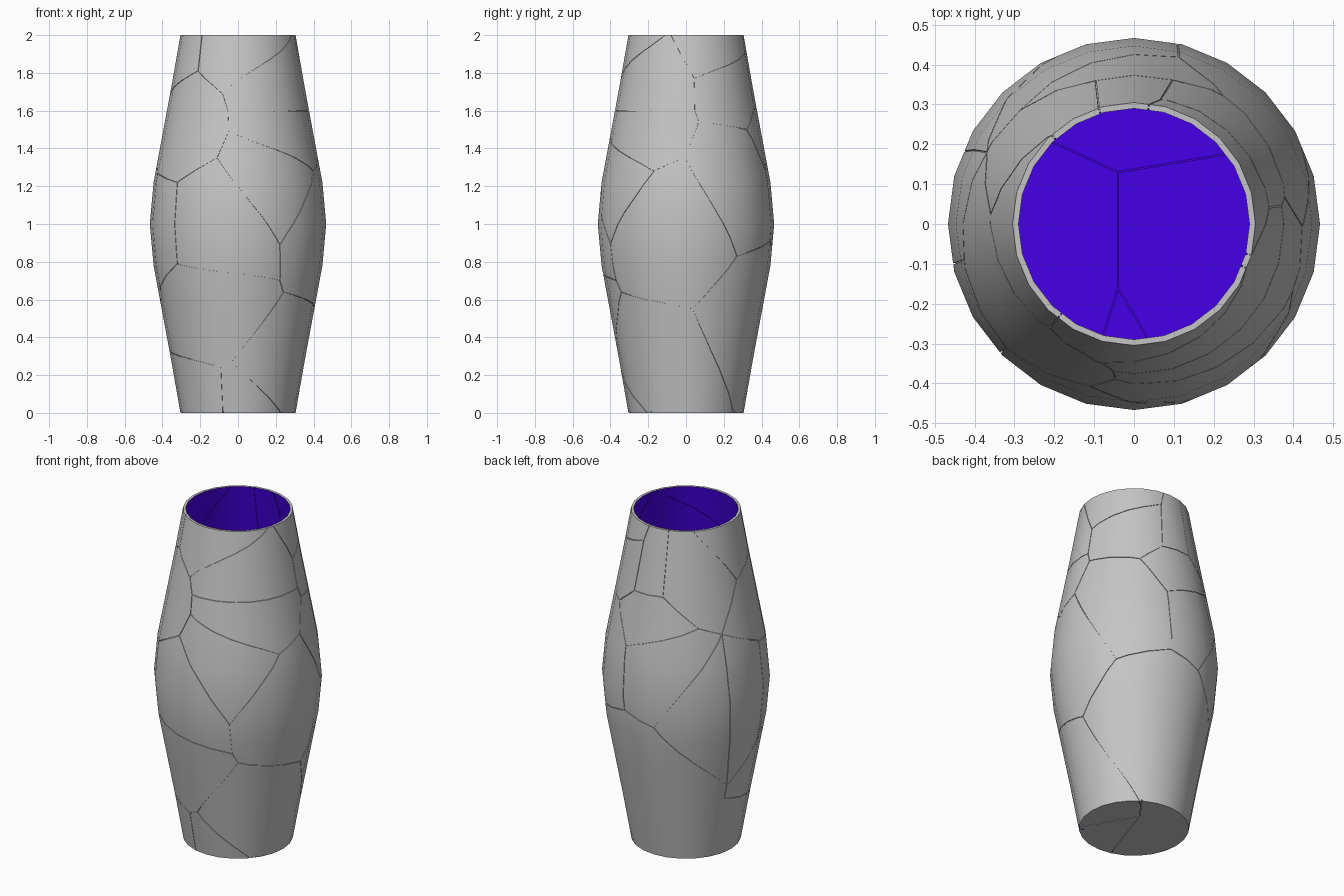
import bpy, bmesh
from math import sin, cos, pi, radians, degrees, atan2
from mathutils import Vector

cube = bpy.data.objects.get("Cube")
if cube:
    bpy.data.objects.remove(cube, do_unlink=True)

SIDES, WALL, FLOOR = 24, 0.015, 0.17
HALF = [(0, .305), (.27, .352), (.55, .404), (.78, .447), (1, .467)]
PROFILE = HALF + [(2 - z, r) for z, r in HALF[-2::-1]]


def material(name, rgb):
    m = bpy.data.materials.new(name)
    m.use_nodes = True
    m.diffuse_color = (*rgb, 1)
    bsdf = m.node_tree.nodes["Principled BSDF"]
    bsdf.inputs["Base Color"].default_value = (*rgb, 1)
    return m


grey = material("stone grey", (.56, .56, .56))
purple = material("violet lining", (.06, 0, .8))


def radius(z):
    for (z0, r0), (z1, r1) in zip(PROFILE, PROFILE[1:]):
        if z <= z1:
            return r0 + (r1 - r0) * (z - z0) / (z1 - z0)
    return PROFILE[-1][1]


def on_wall(deg, z):
    """Point on the faceted wall; 0 degrees is the front, 90 is +x."""
    step = 360 / SIDES
    r = radius(z) * cos(pi / SIDES) / cos(radians(deg % step - step / 2))
    a = radians(deg)
    return Vector((r * sin(a), -r * cos(a), z))


def finish(bm, name):
    bmesh.ops.recalc_face_normals(bm, faces=bm.faces)
    mesh = bpy.data.meshes.new(name)
    bm.to_mesh(mesh)
    bm.free()
    for m in (grey, purple):
        mesh.materials.append(m)
    ob = bpy.data.objects.new(name, mesh)
    bpy.context.collection.objects.link(ob)
    return ob


# Vase body: outer wall up, over the rim, inner wall down to the floor
inner = [(z, r - WALL) for z, r in PROFILE[::-1] if z > FLOOR]
inner.append((FLOOR, radius(FLOOR) - WALL))
bm = bmesh.new()
rings = []
for z, r in PROFILE + inner:
    rings.append([bm.verts.new((r * sin(2 * pi * i / SIDES), -r * cos(2 * pi * i / SIDES), z))
                  for i in range(SIDES)])
for k, (a, b) in enumerate(zip(rings, rings[1:])):
    for i in range(SIDES):
        j = (i + 1) % SIDES
        f = bm.faces.new((a[i], a[j], b[j], b[i]))
        f.material_index = int(k >= len(PROFILE))
bm.faces.new(rings[0])
bm.faces.new(rings[-1]).material_index = 1
body = finish(bm, "vase_body")

# Crack junctions on the wall: angle in degrees, height
TOP, LOW = 2.02, -.02
P = dict(
    a=(-39, TOP), b=(-39, 1.81), c=(-13, 1.69), d=(-8, 1.6), e=(-7, 1.49), f=(-15, 1.35),
    g=(-46, 1.22), h=(-78, 1.27), i=(73, TOP), j=(97, 1.77), k=(97, 1.6), l=(100, 1.54),
    m=(145, 1.5), n=(89, 1.35), o=(67, 1.28), p=(29, .89), q=(31, .7), r=(-46, .79),
    s=(35, .64), t=(95, .55), u=(127, .83), v=(148, LOW), w=(-5, .27), x=(52, LOW),
    y=(-15, .24), z=(-15, LOW), A=(-77, .66), B=(197, TOP), C=(195, 1.62), D=(165, 1.61),
    E=(168, 1.91), F=(174, TOP), I=(225, 1.45), J=(244, 1.4), K=(165, 1.29),
    L=(167, .91), M=(192, .85), N=(251, .45), O=(250, .37), Q=(266, 1.67), R=(220, TOP))
# Each chain is a run of joined junctions
CHAINS = ("abcdefgh ci ijklno dk ef eo op fp pqs qr gr rA hA stu un tv sw wx wyz lm "
          "mD mK BCDEF Ej CI IJQR IK KLu LM MJ MN JN NA NO Oy bQ hJ").split()
WIDTH = .0016


def strip(bm, pts, normals, high, low, index):
    """Thin closed bar along a path, between two offsets from the surface."""
    prev = None
    for i, (p, n) in enumerate(zip(pts, normals)):
        tangent = pts[min(i + 1, len(pts) - 1)] - pts[max(i - 1, 0)]
        side = tangent.cross(n).normalized() * WIDTH
        up, down = p + n * high, p + n * low
        ring = [bm.verts.new(c) for c in (up + side, up - side, down - side, down + side)]
        faces = [ring] if prev is None else [
            (prev[k], prev[k - 1], ring[k - 1], ring[k]) for k in range(4)]
        for f in faces + ([ring] if i == len(pts) - 1 else []):
            bm.faces.new(f).material_index = index
        prev = ring


# Cutter bars for the cracks on both sides of the wall
bm = bmesh.new()
for chain in CHAINS:
    for a, b in zip(chain, chain[1:]):
        p0, p1 = on_wall(*P[a]), on_wall(*P[b])
        count = max(5, int((p1 - p0).length / .022))
        pts, normals = [], []
        for i in range(count + 1):
            q = p0.lerp(p1, i / count)
            pts.append(on_wall(degrees(atan2(q.x, -q.y)), q.z))
            normals.append(Vector((q.x, q.y, 0)).normalized())
        strip(bm, pts, normals, .01, -.005, 0)
        strip(bm, pts, normals, -.0105, -.025, 1)


# Cutter bars for the inner floor and the base
def flat_cracks(lines, z, up, index):
    for line in lines:
        for a, b in zip(line, line[1:]):
            strip(bm, [Vector((*a, z)), Vector((*b, z))], [Vector((0, 0, up))] * 2,
                  .01, -.01, index)


back, front, hub = (-.04, .13), (-.04, -.16), (.06, .12)
flat_cracks([[(-.235, .22), back, (.26, .18)], [back, front, (-.085, -.305)],
             [front, (.05, -.315)]], FLOOR, 1, 1)
flat_cracks([[(.25, -.2), hub, (-.085, -.31)], [hub, (.17, .27)]], 0, -1, 0)
cutter = finish(bm, "crack_cutter")
cutter.hide_render = True

# Cut the cracks and drop the cutter
cut = body.modifiers.new("cracks", 'BOOLEAN')
cut.operation, cut.solver, cut.use_self = 'DIFFERENCE', 'EXACT', True
cut.object = cutter
bpy.context.view_layer.objects.active = body
bpy.ops.object.modifier_apply(modifier=cut.name)
bpy.data.objects.remove(cutter, do_unlink=True)

# Smooth normals around the curved walls, flat ones elsewhere
mesh = body.data
normals = [None] * len(mesh.loops)
for poly in mesh.polygons:
    poly.use_smooth = True
    facing = poly.normal.dot(Vector((poly.center.x, poly.center.y, 0)).normalized())
    for li in poly.loop_indices:
        co = mesh.vertices[mesh.loops[li].vertex_index].co
        slope = max(-.18, min(.18, .6 * (1 - co.z)))
        wall = Vector((co.x, co.y, 0)).normalized() - Vector((0, 0, slope))
        curved = wall.normalized() * (1 if facing > 0 else -1)
        normals[li] = curved if abs(facing) > .9 else poly.normal.copy()
mesh.normals_split_custom_set(normals)
